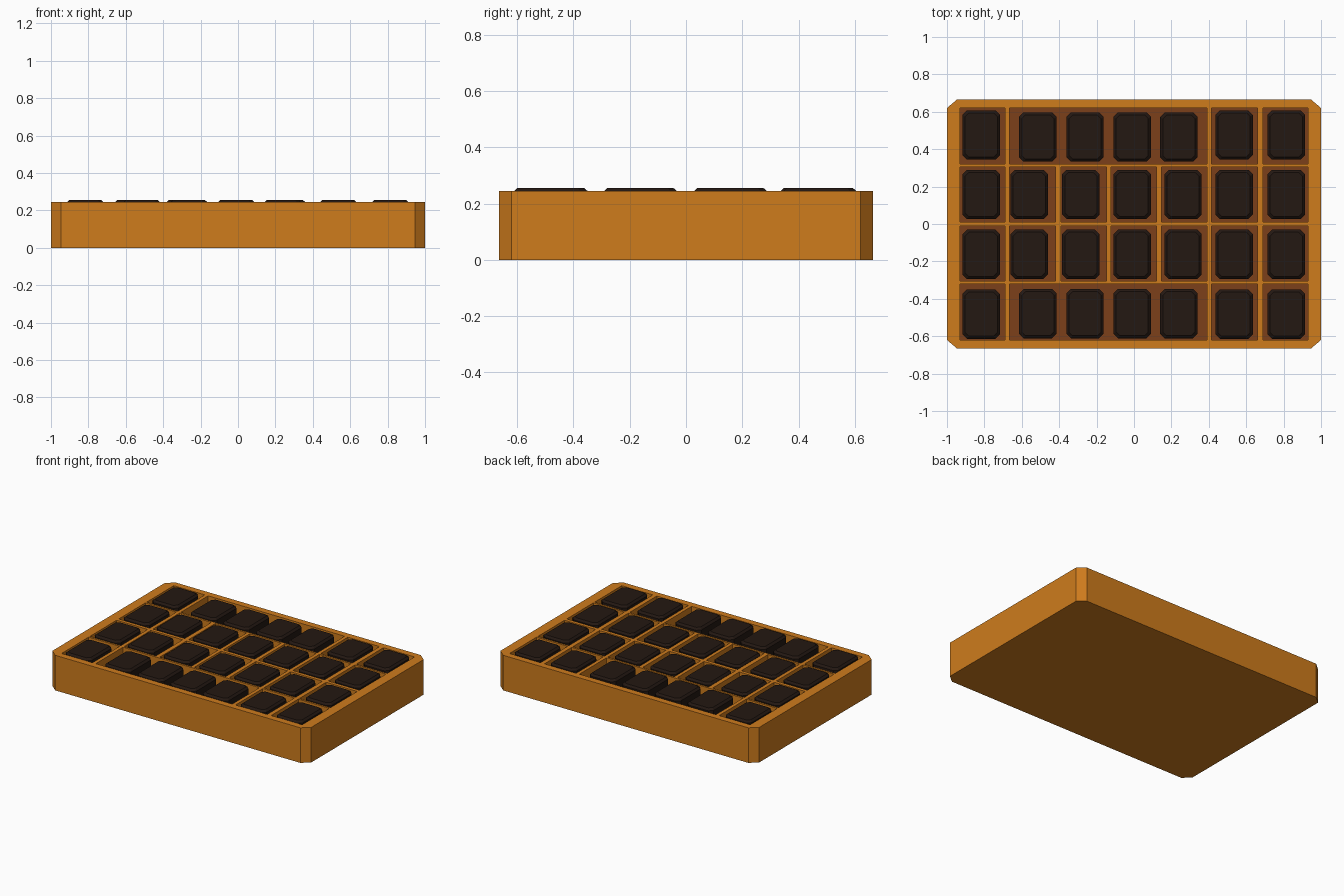
import bpy, bmesh

if "Cube" in bpy.data.objects:
    bpy.data.objects.remove(bpy.data.objects["Cube"])

HEIGHT, FLOOR, PIECE_TOP = 0.245, 0.05, 0.255


def material(name, color):
    m = bpy.data.materials.new(name)
    m.diffuse_color = (*color, 1)
    m.use_nodes = True
    m.node_tree.nodes["Principled BSDF"].inputs["Base Color"].default_value = m.diffuse_color
    return m


orange = material("orange_shell", (0.62, 0.20, 0.012))
brown = material("brown_lining", (0.20, 0.05, 0.01))
dark = material("dark_chocolate", (0.017, 0.009, 0.006))


def add_loft(bm, levels, cx=0, cy=0):
    """Stack of chamfered rectangles: (half x, half y, chamfer x, chamfer y, z)."""
    rings = []
    for hx, hy, kx, ky, z in levels:
        pts = [(hx - kx, -hy), (hx, ky - hy), (hx, hy - ky), (hx - kx, hy),
               (kx - hx, hy), (-hx, hy - ky), (-hx, ky - hy), (kx - hx, -hy)]
        rings.append([bm.verts.new((cx + x, cy + y, z)) for x, y in pts])
    bm.faces.new(rings[0][::-1])
    bm.faces.new(rings[-1])
    for a, b in zip(rings, rings[1:]):
        for i in range(8):
            j = (i + 1) % 8
            bm.faces.new((a[i], a[j], b[j], b[i]))


def add_box(bm, x0, x1, y0, y1, z0, z1):
    vs = bmesh.ops.create_cube(bm, size=1)["verts"]
    for v in vs:
        v.co = (x1 if v.co.x > 0 else x0, y1 if v.co.y > 0 else y0,
                z1 if v.co.z > 0 else z0)


def make_mesh(name, bm, mat):
    me = bpy.data.meshes.new(name)
    bm.to_mesh(me)
    bm.free()
    me.materials.append(mat)
    return me


def make_object(name, me, loc=(0, 0, 0)):
    ob = bpy.data.objects.new(name, me)
    ob.location = loc
    bpy.context.collection.objects.link(ob)
    return ob


# Compartment layout: the outer rows share one long well over four columns
columns = [(-0.93, -0.69), (-0.665, -0.42), (-0.39, -0.147), (-0.123, 0.12),
           (0.147, 0.39), (0.415, 0.66), (0.69, 0.93)]
rows = [(0.32, 0.62), (0.012, 0.306), (-0.306, -0.012), (-0.62, -0.32)]
wells = []
for r, row in enumerate(rows):
    cols = columns if r in (1, 2) else [columns[0], (-0.665, 0.39)] + columns[5:]
    wells += [(*c, *row) for c in cols]

# Tray with wells cut out
bm = bmesh.new()
add_loft(bm, [(1, 0.665, 0.053, 0.045, 0), (1, 0.665, 0.053, 0.045, HEIGHT)])
tray = make_object("tray", make_mesh("tray", bm, orange))

bm = bmesh.new()
for w in wells:
    add_box(bm, *w, FLOOR, HEIGHT + 0.1)
cutter = make_object("well_cutter", make_mesh("well_cutter", bm, orange))
mod = tray.modifiers.new("wells", 'BOOLEAN')
mod.operation = 'DIFFERENCE'
mod.solver = 'EXACT'
mod.object = cutter
bpy.context.view_layer.objects.active = tray
tray.select_set(True)
bpy.ops.object.modifier_apply(modifier=mod.name)
bpy.data.objects.remove(cutter)

# Brown lining on the well floors
bm = bmesh.new()
for w in wells:
    add_box(bm, *w, FLOOR - 0.004, FLOOR + 0.004)
make_object("well_lining", make_mesh("well_lining", bm, brown))

# Chocolate pieces with chamfered corners and bevelled tops
bm = bmesh.new()
add_loft(bm, [(0.1, 0.132, 0.024, 0.024, FLOOR),
              (0.1, 0.132, 0.024, 0.024, 0.242),
              (0.086, 0.118, 0.02, 0.02, PIECE_TOP)])
piece = make_mesh("chocolate", bm, dark)
single_x = [-0.817, -0.56, -0.284, -0.01, 0.262, 0.535, 0.814]
long_x = [-0.514, -0.262, -0.01, 0.24]
for r, y in enumerate([0.476, 0.158, -0.162, -0.482]):
    for c in range(7):
        shared = r in (0, 3) and 1 <= c <= 4
        x = long_x[c - 1] if shared else single_x[c]
        dy = (-0.011 if r == 0 else 0.003) if shared else 0
        make_object(f"chocolate_{r + 1}_{c + 1}", piece, (x, y + dy, 0))
